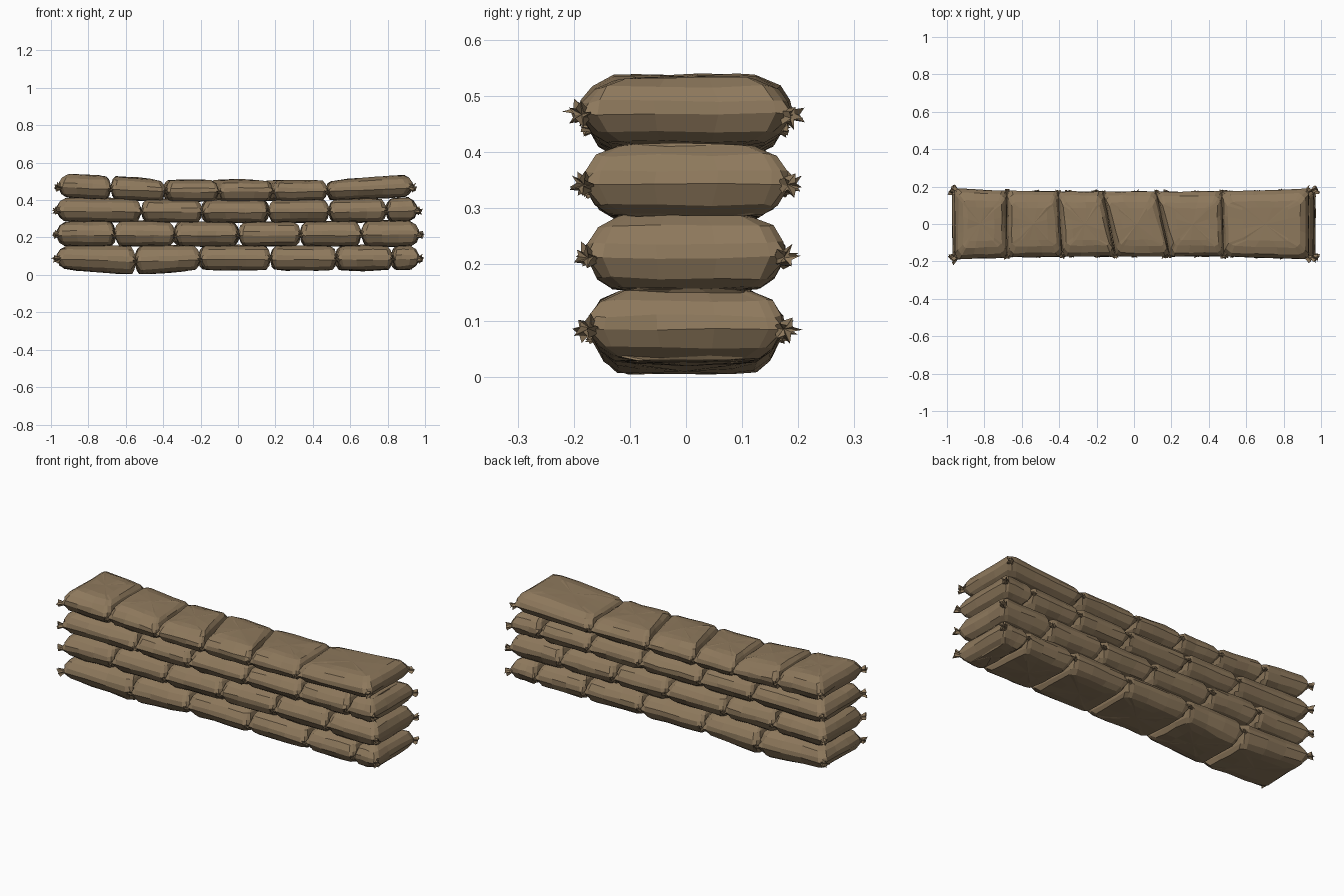
import bpy, bmesh, math, random
from mathutils import Vector

if "Cube" in bpy.data.objects:
    bpy.data.objects.remove(bpy.data.objects["Cube"])

random.seed(4)
burlap = bpy.data.materials.new("burlap_brown")
burlap.diffuse_color = (0.27, 0.19, 0.108, 1)
burlap.use_nodes = True
burlap.node_tree.nodes["Principled BSDF"].inputs["Base Color"].default_value = burlap.diffuse_color

# bag outline in a -1..1 square, walked round its four sides (first point of each side is a corner)
STEPS = (-1, -0.84, -0.3, 0.3, 0.84)
OUTLINE = ([(t, -1) for t in STEPS] + [(1, t) for t in STEPS] +
           [(-t, 1) for t in STEPS] + [(-1, -t) for t in STEPS])
# bag section: height -1..1, inset on the long sides, inset on the ends
SECTION = [(-1.0, 0.045, 0.028), (-0.72, 0.020, 0.012), (-0.15, 0.0, 0.0),
           (0.25, 0.003, 0.002), (0.72, 0.022, 0.014), (1.0, 0.058, 0.034)]
SEAM = 2


def lerp(a, b, t):
    return a + (b - a) * t


def tuft(bm, tip, direction, size):
    """Crumpled gathered cloth at a bag corner."""
    d = direction.normalized()
    s = d.cross(Vector((0, 0, 1))).normalized()
    w = s.cross(d)
    n = 10
    neck, flare = [], []
    for i in range(n):
        a = 2 * math.pi * i / n + random.uniform(-0.15, 0.15)
        r = size * (0.75 if i % 2 else 0.3) * random.uniform(0.8, 1.2)
        off = s * math.cos(a) + w * math.sin(a)
        neck.append(bm.verts.new(tip - d * size * 0.35 + off * size * 0.3))
        flare.append(bm.verts.new(tip + d * size * random.uniform(0.5, 1.0) + off * r))
    mid = bm.verts.new(tip + d * size * 0.3)
    for i in range(n):
        j = (i + 1) % n
        bm.faces.new((neck[i], neck[j], flare[j], flare[i]))
        bm.faces.new((flare[i], flare[j], mid))


def sandbag(name, front, back, bottom, top, width, outer):
    """front/back: x limits on each long side; bottom/top: z at left and right end."""
    bm = bmesh.new()

    def place(u, v, h, iy, ix, jitter=0.003):
        k = (v + 1) / 2
        x0, x1 = lerp(front[0], back[0], k), lerp(front[1], back[1], k)
        half = (x1 - x0) / 2
        loose = 1.4 if (outer[0] and u < 0) or (outer[1] and u > 0) else 0.8
        x = (x0 + x1) / 2 + u * (half - ix * loose)
        y = v * (width(x) - iy)
        t = (u + 1) / 2
        zb, zt = lerp(bottom[0], bottom[1], t), lerp(top[0], top[1], t)
        z = lerp(zb, zt, (h + 1) / 2)
        p = Vector((x, y, z))
        p += Vector([random.uniform(-jitter, jitter) for _ in range(3)])
        p.z = max(p.z, 0)
        return p

    # stacked rings
    rings = []
    for level, (h, iy, ix) in enumerate(SECTION):
        ring = []
        for i, (u, v) in enumerate(OUTLINE):
            c = 0.93 if i % 5 == 0 and level != SEAM else 1
            ring.append(bm.verts.new(place(u * c, v * c, h, iy, ix)))
        rings.append(ring)
    n = len(OUTLINE)
    for a, b in zip(rings, rings[1:]):
        for i in range(n):
            j = (i + 1) % n
            bm.faces.new((a[i], a[j], b[j], b[i]))
    # slightly crowned bottom and top
    for ring, h in ((rings[0], -1), (rings[-1], 1)):
        inner = [bm.verts.new(place(u * 0.55, v * 0.55, h * 1.08, 0.02, 0.01, 0.0015))
                 for u, v in OUTLINE]
        mid = bm.verts.new(place(0, 0, h * 1.12, 0, 0))
        for i in range(n):
            j = (i + 1) % n
            bm.faces.new((ring[i], ring[j], inner[j], inner[i]))
            bm.faces.new((inner[i], inner[j], mid))
    # gathered corners
    for i in (0, 5, 10, 15):
        u, v = OUTLINE[i]
        free = outer[0] if u < 0 else outer[1]
        tip = place(u * 0.98, v * 0.98, SECTION[SEAM][0], 0.004, 0.004)
        tilt = random.uniform(-0.25, 0.25)
        d = Vector((u * 0.9, v * 0.55, tilt)) if free else Vector((u * 0.25, v, tilt))
        tuft(bm, tip, d, 0.03 if free else 0.017)
    bmesh.ops.recalc_face_normals(bm, faces=bm.faces)
    mesh = bpy.data.meshes.new(name)
    bm.to_mesh(mesh)
    bm.free()
    mesh.materials.append(burlap)
    bpy.context.collection.objects.link(bpy.data.objects.new(name, mesh))


# courses: joints on the front, joints on the back, bottom and top heights at the joints, half width
COURSES = [
    ([-.97, -.545, -.2, .175, .53, .83, .97], None,
     [.035, .006, .03, .028, .028, .03, .035], [.152] * 7, .168, .008),
    ([-.97, -.66, -.335, .0, .335, .66, .97], None,
     [.158] * 7, [.282, .284, .28, .278, .28, .284, .286], .170, .009),
    ([-.97, -.515, -.19, .16, .49, .795, .96], None,
     [.29, .286, .284, .284, .286, .288, .29], [.41, .402, .398, .398, .4, .404, .412], .173, .011),
    ([-.96, -.68, -.385, -.10, .19, .48, .935], [-.96, -.68, -.405, -.165, .12, .47, .935],
     [.418, .406, .398, .396, .398, .402, .42], [.537, .525, .503, .505, .503, .502, .533], .174, .018),
]

for row, (front, back, low, high, half, flare) in enumerate(COURSES):
    back = back or [x + (random.uniform(-.02, .02) if abs(x) < .9 else 0) for x in front]
    for k in range(len(front) - 1):
        sandbag("sandbag_row%d_%d" % (row + 1, k + 1),
                (front[k], front[k + 1]), (back[k], back[k + 1]),
                (low[k], low[k + 1]), (high[k], high[k + 1]),
                lambda x, h=half, f=flare: h + f * abs(x) ** 3,
                (k == 0, k == len(front) - 2))
